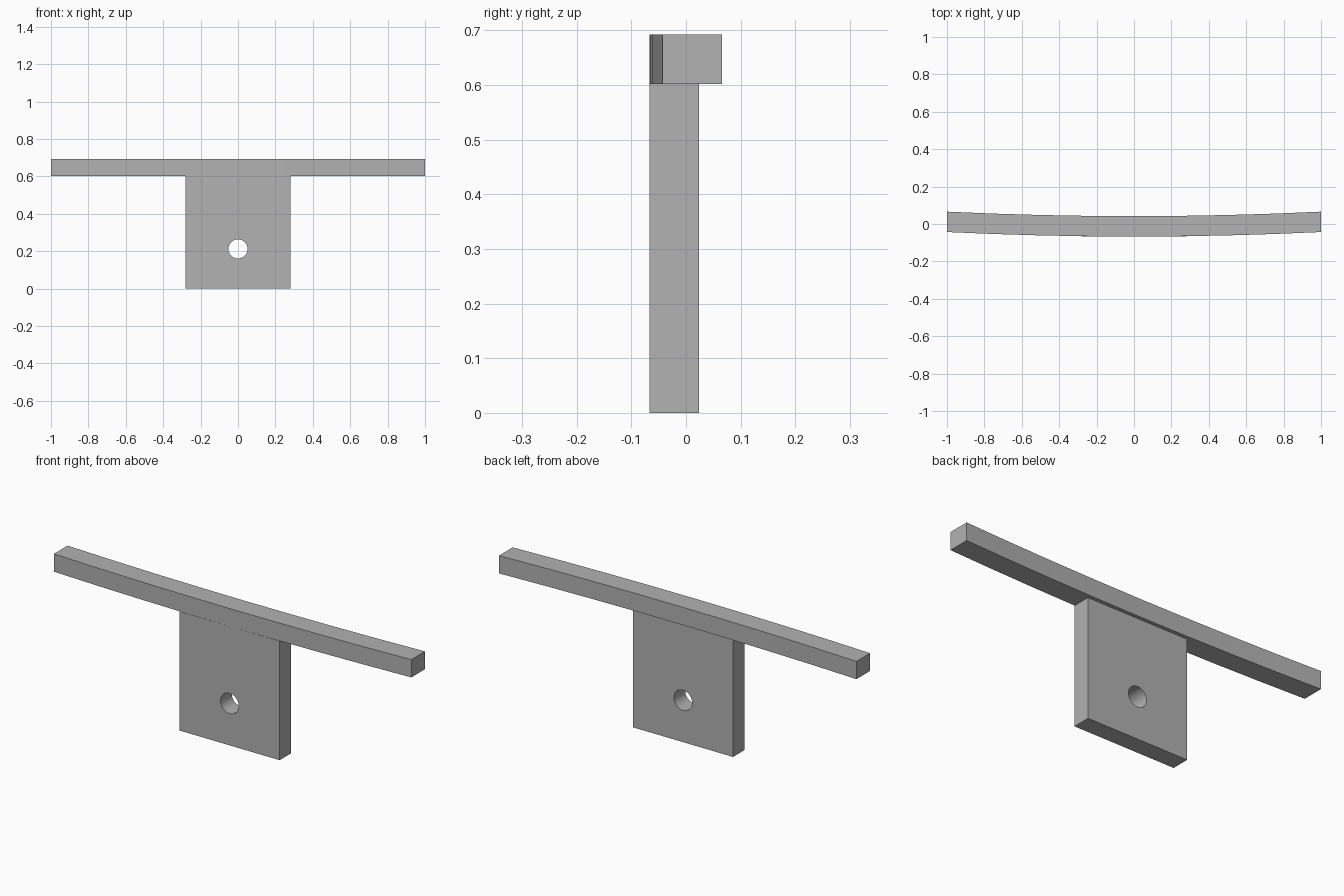
import bpy, bmesh, math
from mathutils import Matrix, Vector

default = bpy.data.objects.get("Cube")
if default:
    bpy.data.objects.remove(default, do_unlink=True)

GREY = (0.445, 0.445, 0.445, 1)
grey = bpy.data.materials.new("plain grey")
grey.use_nodes = True
grey.diffuse_color = GREY
grey.node_tree.nodes["Principled BSDF"].inputs["Base Color"].default_value = GREY


def add_object(name, bm):
    mesh = bpy.data.meshes.new(name)
    bm.to_mesh(mesh)
    bm.free()
    mesh.materials.append(grey)
    obj = bpy.data.objects.new(name, mesh)
    bpy.context.collection.objects.link(obj)
    return obj


def box(low, high):
    low, high = Vector(low), Vector(high)
    bm = bmesh.new()
    bmesh.ops.create_cube(bm, size=1, matrix=Matrix.Translation((low + high) / 2)
                          @ Matrix.Diagonal((high - low).to_4d()))
    return bm


FRONT, SAG, JOIN, TOP = -0.067, 0.024, 0.602, 0.692

# Crossbar: a straight box cut into eight lengths and bowed towards the front
bm = box((-1, FRONT, JOIN), (1, FRONT + 0.109, TOP))
for i in range(1, 8):
    bmesh.ops.bisect_plane(bm, geom=bm.verts[:] + bm.edges[:] + bm.faces[:],
                           plane_co=(i / 4 - 1, 0, 0), plane_no=(1, 0, 0))
for v in bm.verts:
    v.co.y += SAG * v.co.x ** 2
crossbar = add_object("crossbar", bm)

# Mounting plate hanging below the middle of the bar
plate = add_object("mounting_plate", box((-0.28, FRONT, 0), (0.28, 0.024, JOIN)))

# Round bolt hole through the plate
bm = bmesh.new()
bmesh.ops.create_cone(bm, cap_ends=True, segments=48, radius1=0.051, radius2=0.051,
                      depth=0.5, matrix=Matrix.Translation((0, 0, 0.212))
                      @ Matrix.Rotation(math.pi / 2, 4, "X"))
cutter = add_object("hole_cutter", bm)
cutter.hide_render = True
hole = plate.modifiers.new("bolt hole", "BOOLEAN")
hole.operation = "DIFFERENCE"
hole.solver = "EXACT"
hole.object = cutter
bpy.ops.object.select_all(action="DESELECT")
plate.select_set(True)
bpy.context.view_layer.objects.active = plate
bpy.ops.object.modifier_apply(modifier=hole.name)
bpy.data.objects.remove(cutter, do_unlink=True)
bpy.ops.object.shade_smooth_by_angle(angle=math.radians(30))
